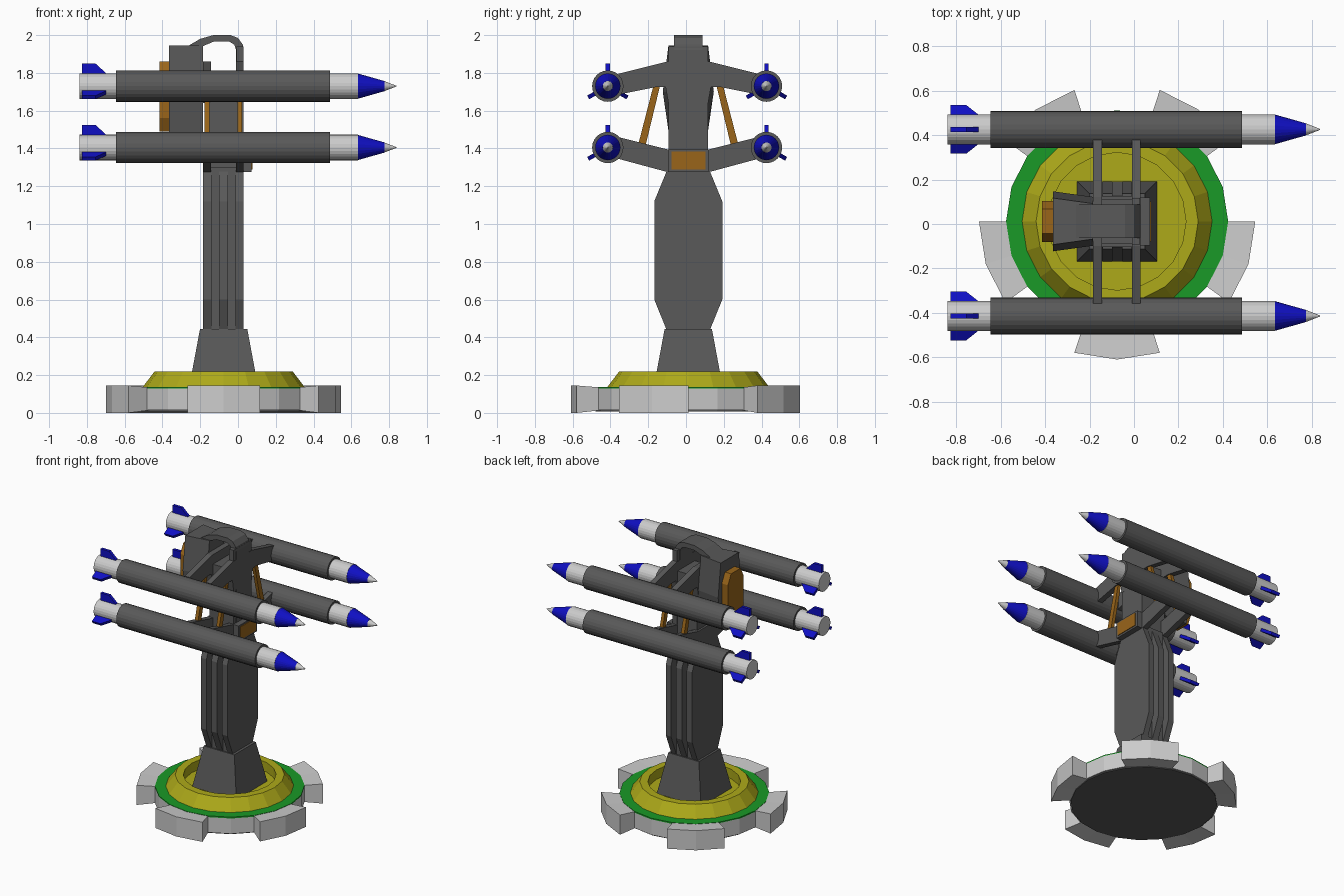
import bpy, bmesh, math
from mathutils import Vector, Matrix

if "Cube" in bpy.data.objects:
    bpy.data.objects.remove(bpy.data.objects["Cube"])

CX, CY = -0.076, 0.012   # axis of the pedestal


def mat(name, rgb):
    m = bpy.data.materials.new(name)
    m.diffuse_color = (*rgb, 1)
    m.use_nodes = True
    m.node_tree.nodes["Principled BSDF"].inputs["Base Color"].default_value = m.diffuse_color
    return m


DARK = mat("dark_grey", (0.1, 0.1, 0.1))
LIGHT = mat("light_grey", (0.6, 0.6, 0.6))
BLUE = mat("blue", (0.005, 0.005, 0.55))
ORANGE = mat("orange", (0.32, 0.13, 0.01))
YELLOW = mat("yellow", (0.42, 0.4, 0.01))
GREEN = mat("green", (0.01, 0.32, 0.02))


def finish(name, bm, material):
    bmesh.ops.remove_doubles(bm, verts=bm.verts, dist=1e-5)
    bmesh.ops.recalc_face_normals(bm, faces=bm.faces)
    me = bpy.data.meshes.new(name)
    bm.to_mesh(me)
    bm.free()
    me.materials.append(material)
    ob = bpy.data.objects.new(name, me)
    bpy.context.collection.objects.link(ob)
    return ob


def loft(name, rings, material):
    """Skin a list of equal-length closed rings and cap both ends."""
    bm = bmesh.new()
    vs = [[bm.verts.new(p) for p in r] for r in rings]
    n = len(vs[0])
    for a, b in zip(vs, vs[1:]):
        for i in range(n):
            bm.faces.new((a[i], a[(i + 1) % n], b[(i + 1) % n], b[i]))
    bm.faces.new(vs[0])
    bm.faces.new(vs[-1])
    return finish(name, bm, material)


def plate_x(name, yz, x0, x1, material):
    return loft(name, [[(x, CY + y, z) for y, z in yz] for x in (x0, x1)], material)


def plate_y(name, xz, y0, y1, material):
    return loft(name, [[(x, CY + y, z) for x, z in xz] for y in (y0, y1)], material)


def box(name, x0, x1, hy, z0, z1, material):
    return plate_y(name, [(x0, z0), (x1, z0), (x1, z1), (x0, z1)], -hy, hy, material)


def circle(r, z, n=20, a0=0.0, a1=360.0):
    return [(CX + r * math.cos(math.radians(a0 + (a1 - a0) * i / n)),
             CY + r * math.sin(math.radians(a0 + (a1 - a0) * i / n)), z) for i in range(n)]


def lathe_x(name, prof, c, material, n=24):
    return loft(name, [[(x, c[0] + r * math.sin(2 * math.pi * i / n),
                         c[1] + r * math.cos(2 * math.pi * i / n)) for i in range(n)]
                       for x, r in prof], material)


# base disc, green ring and dished yellow turntable
loft("base_disc", [circle(0.5, 0.015), circle(0.5, 0.13)], LIGHT)
loft("base_underside", [circle(0.49, 0.008), circle(0.49, 0.02)], DARK)
loft("green_ring", [circle(0.5, 0.128), circle(0.5, 0.138)], GREEN)
loft("turntable", [circle(0.43, 0.135), circle(0.365, 0.22), circle(0.31, 0.22),
                   circle(0.31, 0.15)], YELLOW)

# five lugs around the base, tapering toward the disc
for k in range(5):
    a = -90 + 72 * k
    rings = []
    for d in (-18, 0, 18):
        c, s = math.cos(math.radians(a + d)), math.sin(math.radians(a + d))
        rings.append([(CX + r * c, CY + r * s, z) for r, z in
                      ((0.48, 0.015), (0.622, 0), (0.622, 0.145), (0.48, 0.134))])
    loft(f"base_lug_{k + 1}", rings, LIGHT)

# tapered pedestal foot
loft("pedestal", [[(CX + h * sx, CY + h * sy, z) for sx, sy in ((1, 1), (-1, 1), (-1, -1), (1, -1))]
                  for h, z in ((0.18, 0.15), (0.125, 0.445))], DARK)

# column: narrow core with bulging ribs
bulge = [(0.115, 0.44), (0.18, 0.6), (0.18, 1.12), (0.11, 1.29)]
bulge += [(-y, z) for y, z in reversed(bulge)]
box("column_core", -0.18, 0.025, 0.115, 0.44, 1.3, DARK)
for i, (x0, x1) in enumerate(((-0.185, -0.14), (-0.1, -0.052), (-0.012, 0.03))):
    plate_x(f"column_rib_{i + 1}", bulge, x0, x1, DARK)

# launcher head: core, rear housing, strap over the top
box("head_core", -0.17, 0.01, 0.1, 1.28, 1.79, DARK)
loft("rear_housing", [
    [(-0.365, CY - w, z) for w, z in ((-0.1, 1.46), (0.1, 1.46), (0.135, 1.7), (0.105, 1.945), (-0.105, 1.945), (-0.135, 1.7))],
    [(-0.185, CY - w, z) for w, z in ((-0.09, 1.46), (0.09, 1.46), (0.11, 1.7), (0.08, 1.945), (-0.08, 1.945), (-0.11, 1.7))]], DARK)
plate_x("rear_hatch", [(-0.055, 1.49), (0.055, 1.49), (0.092, 1.56), (0.092, 1.79),
                       (0.055, 1.86), (-0.055, 1.86), (-0.092, 1.79), (-0.092, 1.56)],
        -0.415, -0.36, ORANGE)
outer = [(-0.26, 1.945), (-0.2, 1.98), (-0.13, 2.0), (-0.04, 2.0), (0.0, 1.985), (0.025, 1.95), (0.03, 1.92), (0.03, 1.28)]
inner = [(-0.01, 1.28), (-0.01, 1.92), (-0.02, 1.95), (-0.045, 1.965), (-0.13, 1.965), (-0.19, 1.94)]
plate_y("top_strap", outer + inner, -0.075, 0.075, DARK)

# front block with coloured face
box("front_block", 0.0, 0.072, 0.108, 1.275, 1.395, DARK)
box("front_block_face", 0.06, 0.077, 0.09, 1.288, 1.383, ORANGE)

# pylons: two sloped plates above and two below, joined by struts
upper = [(0.37, 1.685), (0.17, 1.725), (0.12, 1.725), (0.105, 1.64), (-0.105, 1.64), (-0.12, 1.725),
         (-0.17, 1.725), (-0.37, 1.685), (-0.37, 1.795), (-0.11, 1.86), (0.11, 1.86), (0.37, 1.795)]
lower = [(0.37, 1.345), (0.11, 1.275), (-0.11, 1.275), (-0.37, 1.345), (-0.37, 1.46), (-0.11, 1.395),
         (0.11, 1.395), (0.37, 1.46)]
spine = [(0.105, 1.28), (0.105, 1.94), (-0.105, 1.94), (-0.105, 1.28)]
for tag, x0, x1 in (("rear", -0.185, -0.143), ("front", -0.01, 0.03)):
    plate_x(f"{tag}_upper_pylon", upper, x0, x1, DARK)
    plate_x(f"{tag}_lower_pylon", lower, x0, x1, DARK)
    if tag == "front":
        plate_x("front_spine", spine, x0 + 0.002, x1 - 0.002, DARK)
    for s in (-1, 1):
        plate_x(f"{tag}_strut", [(s * y, z) for y, z in ((0.15, 1.73), (0.185, 1.73), (0.265, 1.42), (0.225, 1.42))],
                x0 + 0.008, x1 - 0.008, ORANGE)

# four missiles in their tubes
fin = [(-0.825, 0.05), (-0.7, 0.05), (-0.7, 0.07), (-0.755, 0.12), (-0.825, 0.12)]
for y in (-0.42, 0.42):
    for z in (1.405, 1.73):
        c = (y + 0.006, z)
        lathe_x("missile_body", [(-0.84, 0.068), (0.635, 0.068)], c, LIGHT)
        lathe_x("launch_tube", [(-0.645, 0.083), (0.487, 0.083)], c, DARK)
        lathe_x("missile_nose", [(0.63, 0.068), (0.775, 0.027)], c, BLUE)
        lathe_x("missile_tip", [(0.774, 0.027), (0.838, 0.002)], c, LIGHT)
        for a in (0, 120, 240):
            rot = Matrix.Rotation(math.radians(a), 3, 'X')
            loft("missile_fin", [[rot @ Vector((x, t, r)) + Vector((0, *c)) for x, r in fin]
                                 for t in (-0.011, 0.011)], BLUE)
